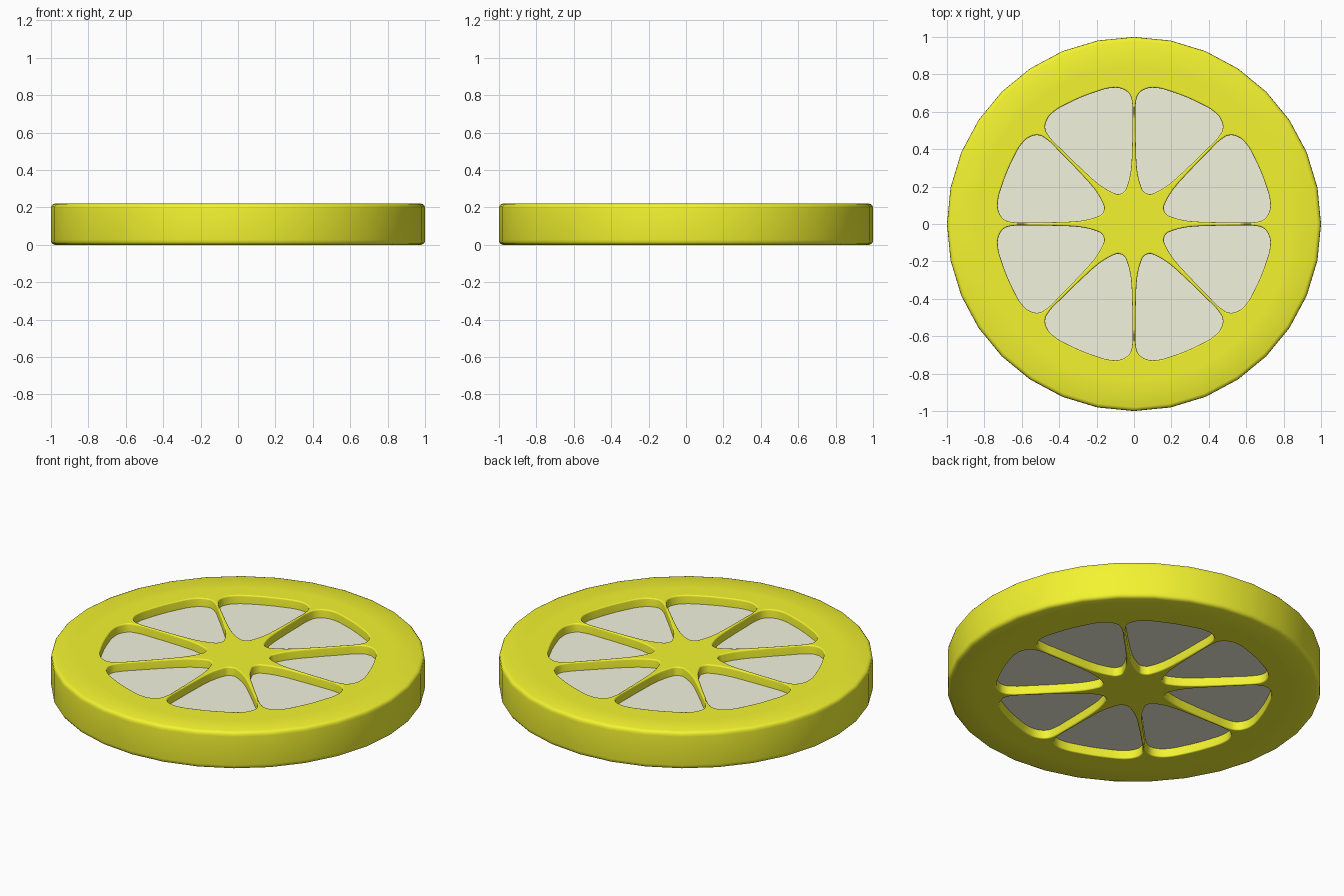
import bpy, bmesh
from math import cos, sin, pi, radians

if "Cube" in bpy.data.objects:
    bpy.data.objects.remove(bpy.data.objects["Cube"])

H = 0.22        # slice thickness
SIDES = 32
SEGMENTS = 8
SEAM = 0.84     # radius where the rind meets the inner star


def material(name, color):
    m = bpy.data.materials.new(name)
    m.diffuse_color = (*color, 1)
    m.use_nodes = True
    m.node_tree.nodes["Principled BSDF"].inputs["Base Color"].default_value = m.diffuse_color
    return m


def lathe(name, profile, mat, closed=True):
    """Revolve an (r, z) profile around z with SIDES steps."""
    bm = bmesh.new()
    rings = [[bm.verts.new((r * cos(2 * pi * i / SIDES), r * sin(2 * pi * i / SIDES), z))
              for r, z in profile] for i in range(SIDES)]
    n = len(profile)
    for i in range(SIDES):
        a, b = rings[i], rings[(i + 1) % SIDES]
        for j in range(n if closed else n - 1):
            k = (j + 1) % n
            bm.faces.new((a[j], b[j], b[k], a[k]))
    if not closed:
        bm.faces.new([r[0] for r in rings])
        bm.faces.new([r[-1] for r in rings])
    bmesh.ops.recalc_face_normals(bm, faces=bm.faces)
    me = bpy.data.meshes.new(name)
    bm.to_mesh(me)
    bm.free()
    ob = bpy.data.objects.new(name, me)
    bpy.context.collection.objects.link(ob)
    me.materials.append(mat)
    return ob


def smooth(ob, angle=35):
    bpy.ops.object.select_all(action='DESELECT')
    ob.select_set(True)
    bpy.context.view_layer.objects.active = ob
    if ob.type == 'CURVE':
        bpy.ops.object.convert(target='MESH')
    bpy.ops.object.shade_smooth_by_angle(angle=radians(angle))


yellow = material("rind_yellow", (0.9, 0.9, 0.03))
pale = material("flesh_pale", (0.9, 0.9, 0.74))

# Rind: ring with rounded outer edges
edge = [(0.98, 0), (0.992, 0.005), (0.998, 0.013), (1, 0.026)]
rind_profile = [(SEAM, 0)] + edge + [(r, H - z) for r, z in reversed(edge)] + [(SEAM, H)]
smooth(lathe("rind", rind_profile, yellow))

# Membranes: star, spokes and inner rim, a filled outline with rounded holes
cu = bpy.data.curves.new("membranes", 'CURVE')
cu.dimensions = '2D'
cu.fill_mode = 'BOTH'
cu.resolution_u = 4
BEV = 0.007
cu.extrude = H / 2 - BEV
cu.bevel_depth = BEV
cu.bevel_resolution = 2
cu.offset = -BEV


def spline(points, kind):
    s = cu.splines.new(kind)
    pts = s.bezier_points if kind == 'BEZIER' else s.points
    pts.add(len(points) - 1)
    for p, (r, a) in zip(pts, points):
        co = (r * cos(a), r * sin(a), 0)
        if kind == 'BEZIER':
            p.co = co
            p.handle_left_type = p.handle_right_type = 'AUTO'
        else:
            p.co = (*co, 1)
    s.use_cyclic_u = True


spline([(SEAM + 0.02, 2 * pi * i / SIDES) for i in range(SIDES)], 'POLY')
# half outline of a hole: radius, degrees away from the neighbouring spoke
half = [(0.177, 21), (0.182, 16), (0.2, 11.5), (0.232, 7), (0.29, 3.3), (0.4, 1.5),
        (0.55, 0.85), (0.65, 0.9), (0.695, 2), (0.725, 5), (0.737, 9), (0.735, 16)]
for k in range(SEGMENTS):
    base = 360 / SEGMENTS * k
    hole = [(r, radians(base + d)) for r, d in half]
    hole += [(r, radians(base + 45 - d)) for r, d in reversed(half)]
    spline(hole, 'BEZIER')
cu.materials.append(yellow)
membranes = bpy.data.objects.new("membranes", cu)
bpy.context.collection.objects.link(membranes)
membranes.location.z = H / 2
smooth(membranes)

# Flesh: disc recessed from both faces
smooth(lathe("flesh", [(0.8, 0.05), (0.8, H - 0.05)], pale, closed=False))
